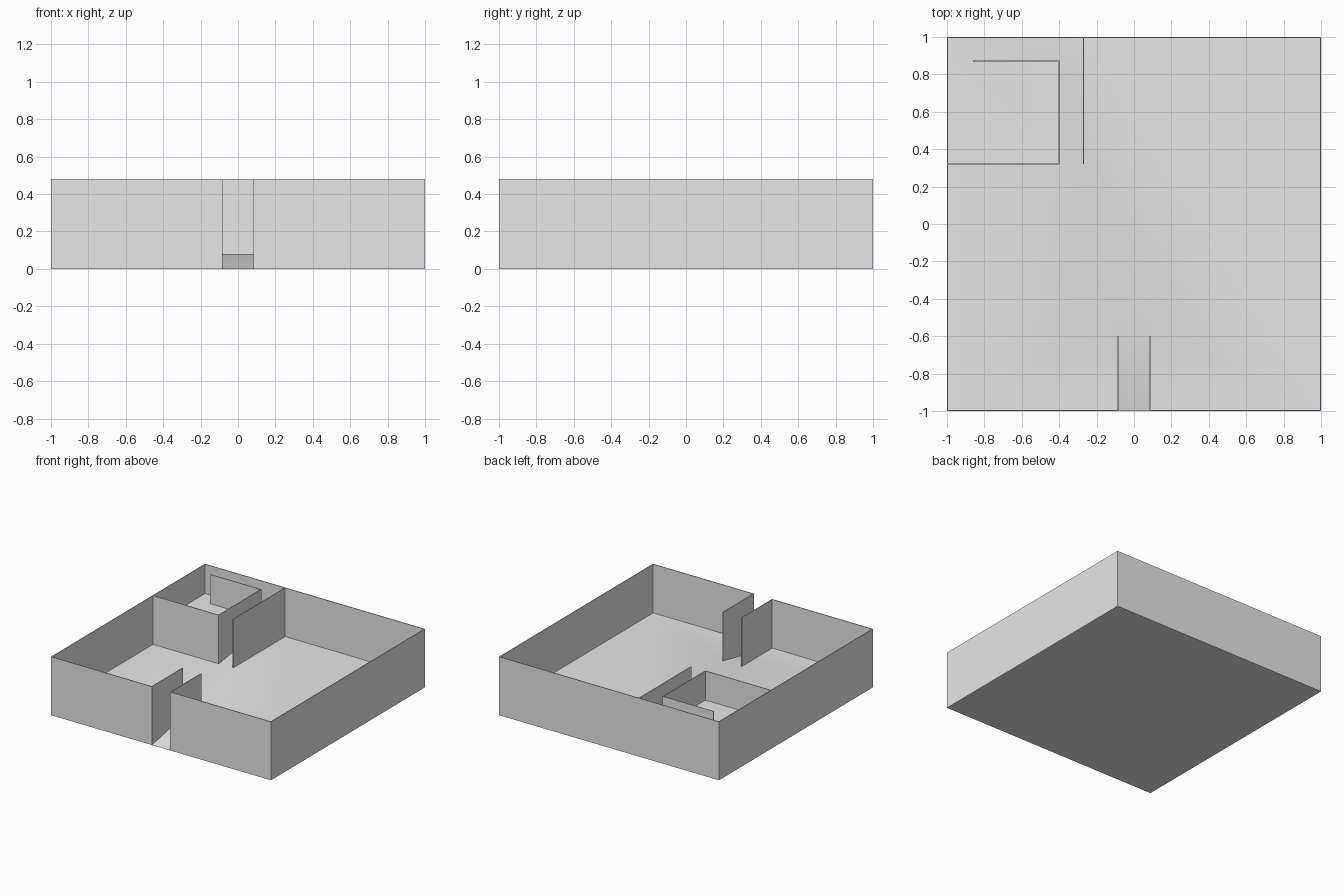
import bpy
import bmesh

old = bpy.data.objects.get("Cube")
if old:
    bpy.data.objects.remove(old, do_unlink=True)

grey = bpy.data.materials.new("plain grey")
grey.use_nodes = True
COLOUR = (0.8, 0.8, 0.8, 1)
grey.diffuse_color = COLOUR
grey.node_tree.nodes["Principled BSDF"].inputs["Base Color"].default_value = COLOUR

TOP, HALL, LANDING, ROOM = 0.48, 0.08, 0.16, 0.24   # heights
GATE, RAMP_END = 0.085, -0.6                        # entrance half width, ramp end
XI, XO, XD = -0.4, -0.27, -0.86                     # room side, corridor side, doorway
YF, YB = 0.32, 0.87                                 # room front, room back
THICK = 0.006


def add_object(name, bm):
    mesh = bpy.data.meshes.new(name)
    bm.to_mesh(mesh)
    bm.free()
    mesh.materials.append(grey)
    obj = bpy.data.objects.new(name, mesh)
    bpy.context.collection.objects.link(obj)
    return obj


def wall(name, x0, x1, y0, y1):
    """Thin upright wall, from the ground to the rim."""
    bm = bmesh.new()
    bmesh.ops.create_cube(bm, size=1)
    for v in bm.verts:
        v.co.x = x0 if v.co.x < 0 else x1
        v.co.y = y0 if v.co.y < 0 else y1
        v.co.z = 0 if v.co.z < 0 else TOP
    add_object(name, bm)


# Outer walls, open at the entrance
h = THICK / 2
wall("back_wall", -1, 1, 1 - THICK, 1)
for side, s in (("left", 1), ("right", -1)):
    wall(side + "_wall", *sorted((s, s * (1 - THICK))), -1, 1)
    wall(side + "_front_wall", *sorted((s * GATE, s)), -1, -1 + THICK)
    wall(side + "_entrance_wall", s * GATE - h, s * GATE + h, -1, RAMP_END)

# Inner room and corridor walls
wall("room_front_wall", -1, XI + h, YF - h, YF + h)
wall("room_side_wall", XI - h, XI + h, YF, YB)
wall("room_back_wall", XD, XI + h, YB - h, YB + h)
wall("corridor_wall", XO - h, XO + h, YF, 1)

# Underside
bm = bmesh.new()
bm.faces.new([bm.verts.new((x, y, 0)) for x, y in ((-1, -1), (-1, 1), (1, 1), (1, -1))])
add_object("underside", bm)

# Floors and ramps, joined in one softly shaded sheet
hall = [(GATE, RAMP_END), (GATE, -1), (1, -1), (1, 1), (XO, 1), (XO, YF), (XI, YF),
        (-1, YF), (-1, -1), (-GATE, -1), (-GATE, RAMP_END)]
room = [(-1, YF), (XI, YF), (XI, YB), (XD, YB), (-1, YB)]
doorway = [(-1, YB), (XD, YB), (XD, 1), (-1, 1)]
landing = [(XI, YB), (XO, YB), (XO, 1), (XI, 1)]


def level(points, z):
    return [(x, y, z) for x, y in points]


floors = [
    level(hall, HALL), level(room, ROOM), level(doorway, ROOM), level(landing, LANDING),
    level([(-GATE, -1), (GATE, -1)], 0) + level([(GATE, RAMP_END), (-GATE, RAMP_END)], HALL),
    level([(XI, YF), (XO, YF)], HALL) + level([(XO, YB), (XI, YB)], LANDING),
    level([(XI, YB), (XI, 1)], LANDING) + level([(XD, 1), (XD, YB)], ROOM),
]
bm = bmesh.new()
shared = {}
for points in floors:
    for p in points:
        if p not in shared:
            shared[p] = bm.verts.new(p)
    bm.faces.new([shared[p] for p in points]).smooth = True
bm.normal_update()
add_object("floor", bm)
